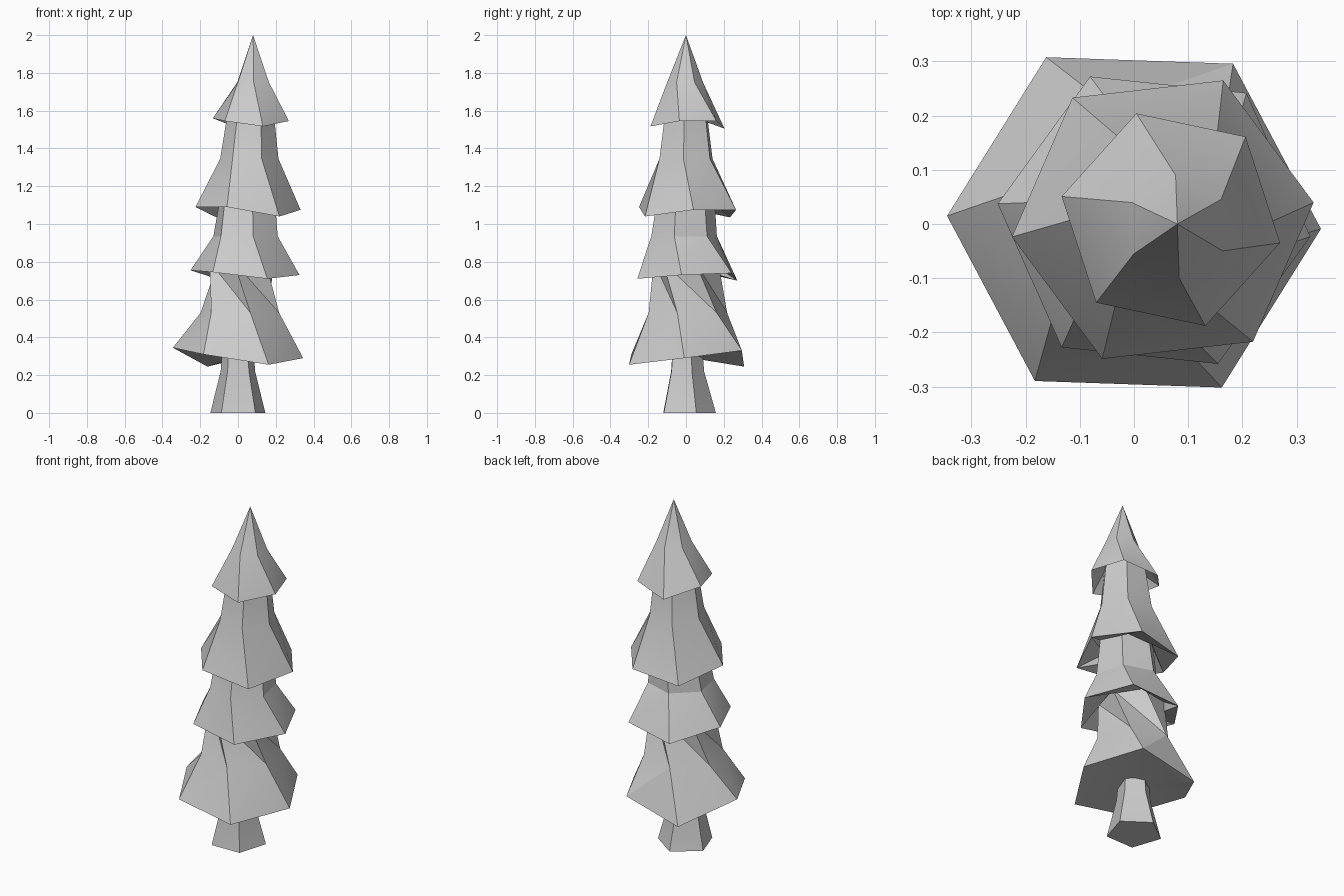
import bpy
from math import radians, cos, sin

if "Cube" in bpy.data.objects:
    bpy.data.objects.remove(bpy.data.objects["Cube"])


def ring(cx, cy, r, start, zs):
    """Points of a regular polygon whose corners sit at heights zs."""
    n = len(zs)
    return [(cx + r * cos(radians(start + 360 * i / n)),
             cy + r * sin(radians(start + 360 * i / n)), z) for i, z in enumerate(zs)]


def build(name, rings, folds, apex=None, bottom=None):
    """Stack rings into a closed shell; folds picks each band's diagonal (1 = creased in)."""
    n = len(rings[0])
    verts = [p for r in rings for p in r]
    faces = []
    for k, fold in enumerate(folds):
        for i in range(n):
            j = (i + 1) % n
            a, b, c, d = k * n + i, k * n + j, (k + 1) * n + j, (k + 1) * n + i
            faces += [(a, b, d), (b, c, d)] if fold else [(a, b, c), (a, c, d)]
    last = (len(rings) - 1) * n
    if apex:
        verts.append(apex)
        t = len(verts) - 1
        faces += [(last + i, last + (i + 1) % n, t) for i in range(n)]
    else:
        faces.append(tuple(range(last, last + n)))
    if bottom:
        verts.append(bottom)
        t = len(verts) - 1
        faces += [((i + 1) % n, i, t) for i in range(n)]
    else:
        faces.append(tuple(reversed(range(n))))
    mesh = bpy.data.meshes.new(name)
    mesh.from_pydata(verts, [], faces)
    ob = bpy.data.objects.new(name, mesh)
    bpy.context.collection.objects.link(ob)
    # Hide the faint diagonals but keep the facets crisp
    bpy.ops.object.select_all(action='DESELECT')
    bpy.context.view_layer.objects.active = ob
    ob.select_set(True)
    bpy.ops.object.shade_smooth_by_angle(angle=radians(22))
    return ob


# Trunk: flared five-sided post
build("trunk", [ring(0, 0.005, 0.153, 91, [0] * 5),
                ring(0, 0, 0.096, 91, [0.22] * 5),
                ring(0, 0, 0.088, 91, [0.32] * 5)], [0, 0])

# Branches: four tiers, each a skirt rim, a waist and a neck tucked under the next rim
build("branches", [
    # bottom tier
    ring(0, 0.003, 0.345, -2, [0.29, 0.33, 0.245, 0.345, 0.31, 0.255]),
    ring(0.01, 0.01, 0.215, -15, [0.53] * 6),
    ring(0.02, 0, 0.176, -44, [0.80] * 6),
    # lower tier
    ring(0.037, 0.007, 0.29, -66, [0.71, 0.73, 0.74, 0.70, 0.755, 0.745]),
    ring(0.04, -0.01, 0.178, -77, [0.935] * 6),
    ring(0.05, 0, 0.152, -80, [1.15] * 6),
    # upper tier
    ring(0.053, 0.008, 0.28, -53.5, [1.04, 1.075, 1.075, 1.035, 1.09, 1.09]),
    ring(0.06, 0, 0.155, -65, [1.345] * 6),
    ring(0.068, 0, 0.118, -64, [1.62] * 6),
    # pointed top
    ring(0.068, 0.008, 0.206, -72, [1.517, 1.545, 1.545, 1.505, 1.56, 1.545]),
    ring(0.08, -0.005, 0.095, -88, [1.75] * 6)],
    [0, 1, 1, 0, 0, 0, 0, 0, 0, 0],
    apex=(0.08, 0, 2.0), bottom=(0, 0, 0.295))
